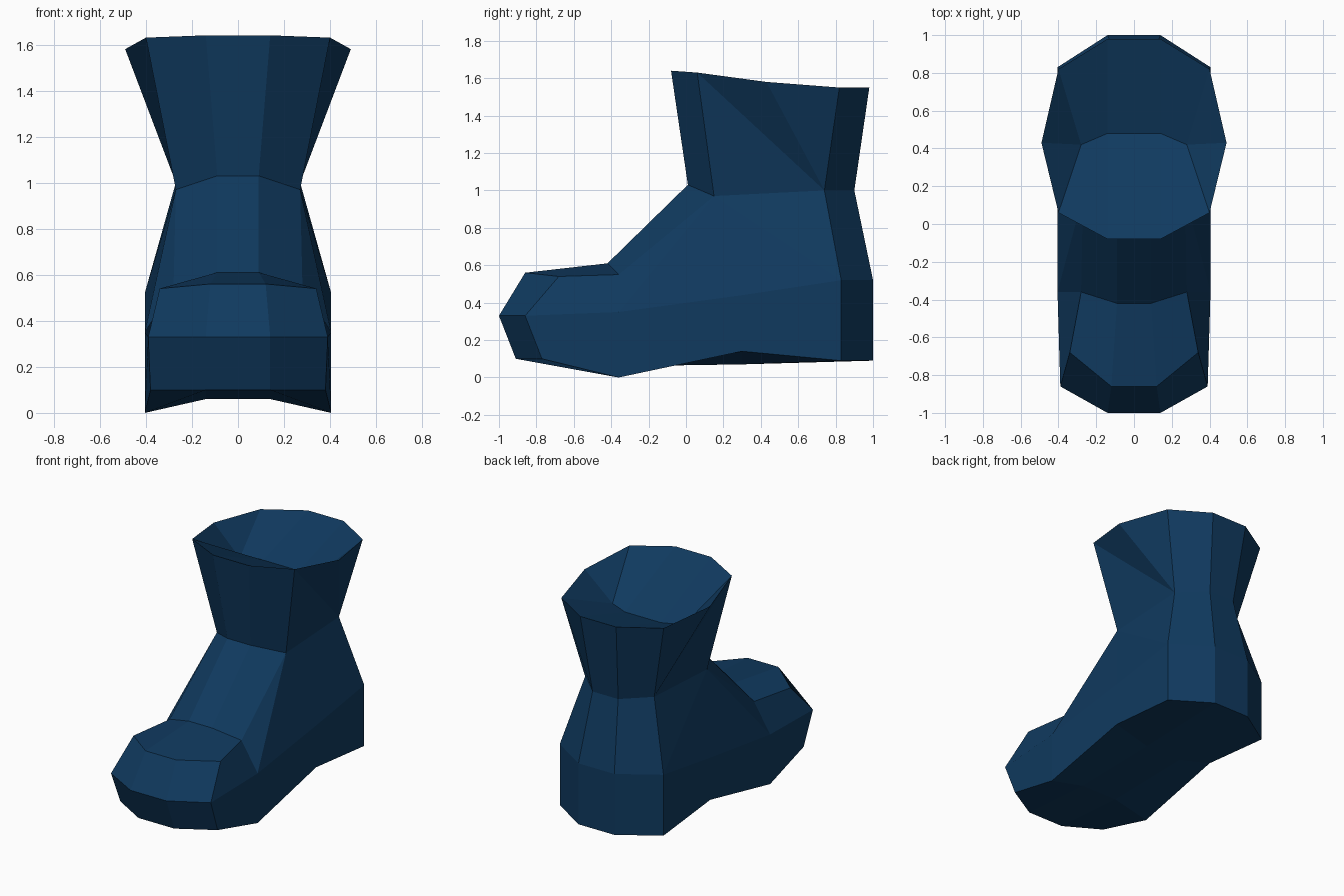
import bpy
import bmesh

default_cube = bpy.data.objects.get("Cube")
if default_cube:
    bpy.data.objects.remove(default_cube, do_unlink=True)


def flat_material(name, colour):
    material = bpy.data.materials.new(name)
    material.use_nodes = True
    material.diffuse_color = colour
    shader = material.node_tree.nodes["Principled BSDF"]
    shader.inputs["Base Color"].default_value = colour
    shader.inputs["Roughness"].default_value = 0.8
    return material


# Profile stations running around the boot: down the front, along the sole,
# up the heel and into the opening. Each has an inner and an outer point
# on the left half.
stations = {
    "rim_front": ((.14, -.08, 1.64), (.40, .06, 1.63)),
    "ankle_front": ((.09, .01, 1.03), (.27, .15, .97)),
    "instep": ((.09, -.42, .61), (.28, -.36, .55)),
    "toe_top": ((.12, -.86, .56), (.34, -.68, .54)),
    "toe_tip": ((.14, -1, .33), (.39, -.86, .33)),
    "toe_base": ((.14, -.91, .1), (.38, -.77, .1)),
    "ball": ((.14, -.36, .06), (.405, -.36, 0)),
    "arch": ((.14, .3, .07), (.4, .3, .14)),
    "heel": ((.14, 1, .09), (.405, .83, .09)),
    "heel_top": ((.14, 1, .52), (.405, .83, .52)),
    "ankle_back": ((.1, .9, 1), (.27, .74, 1)),
    "rim_back": ((.14, .98, 1.55), (.4, .82, 1.55)),
    "opening": ((.14, .48, 1.39), (.28, .42, 1.39)),
}

# Extra points on the flank
flank_points = {
    "rim_side": (.49, .43, 1.58),
    "ball_side": (.405, -.36, .35),
    "arch_side": (.405, .3, .44),
}

# Faces that fill the flank between the outer points
flank_faces = [
    "rim_front ankle_back ankle_front",
    "rim_front rim_side ankle_back",
    "rim_side rim_back ankle_back",
    "rim_front opening rim_side",
    "rim_side opening rim_back",
    "ankle_front ankle_back heel_top",
    "ankle_front heel_top arch_side",
    "ankle_front arch_side ball_side",
    "ankle_front ball_side instep",
    "instep ball_side toe_tip toe_top",
    "toe_tip ball_side ball toe_base",
    "ball_side arch_side arch ball",
    "arch_side heel_top heel arch",
]

# Loft the middle strip and the corner strip around the profile
bm = bmesh.new()
middle, inner, outer = [], [], []
named = {}
for name, (near, far) in stations.items():
    middle.append(bm.verts.new((0, near[1], near[2])))
    inner.append(bm.verts.new(near))
    named[name] = bm.verts.new(far)
    outer.append(named[name])
for name, point in flank_points.items():
    named[name] = bm.verts.new(point)

for left_row, right_row in ((middle, inner), (inner, outer)):
    for i in range(len(left_row)):
        # Indexing back by one closes the loop at the opening
        bm.faces.new((left_row[i - 1], right_row[i - 1],
                      right_row[i], left_row[i]))

for face in flank_faces:
    bm.faces.new([named[name] for name in face.split()])

# Mirror the half across the centre plane and weld the seam
half = bm.verts[:] + bm.edges[:] + bm.faces[:]
copy = bmesh.ops.duplicate(bm, geom=half)["geom"]
for vert in copy:
    if isinstance(vert, bmesh.types.BMVert):
        vert.co.x = -vert.co.x
bmesh.ops.remove_doubles(bm, verts=bm.verts[:], dist=0.001)
bmesh.ops.dissolve_limit(bm, angle_limit=0.001,
                         verts=bm.verts[:], edges=bm.edges[:])
bmesh.ops.recalc_face_normals(bm, faces=bm.faces[:])

mesh = bpy.data.meshes.new("boot")
bm.to_mesh(mesh)
bm.free()
mesh.materials.append(flat_material("navy blue", (.005, .042, .115, 1)))
boot = bpy.data.objects.new("boot", mesh)
bpy.context.collection.objects.link(boot)
